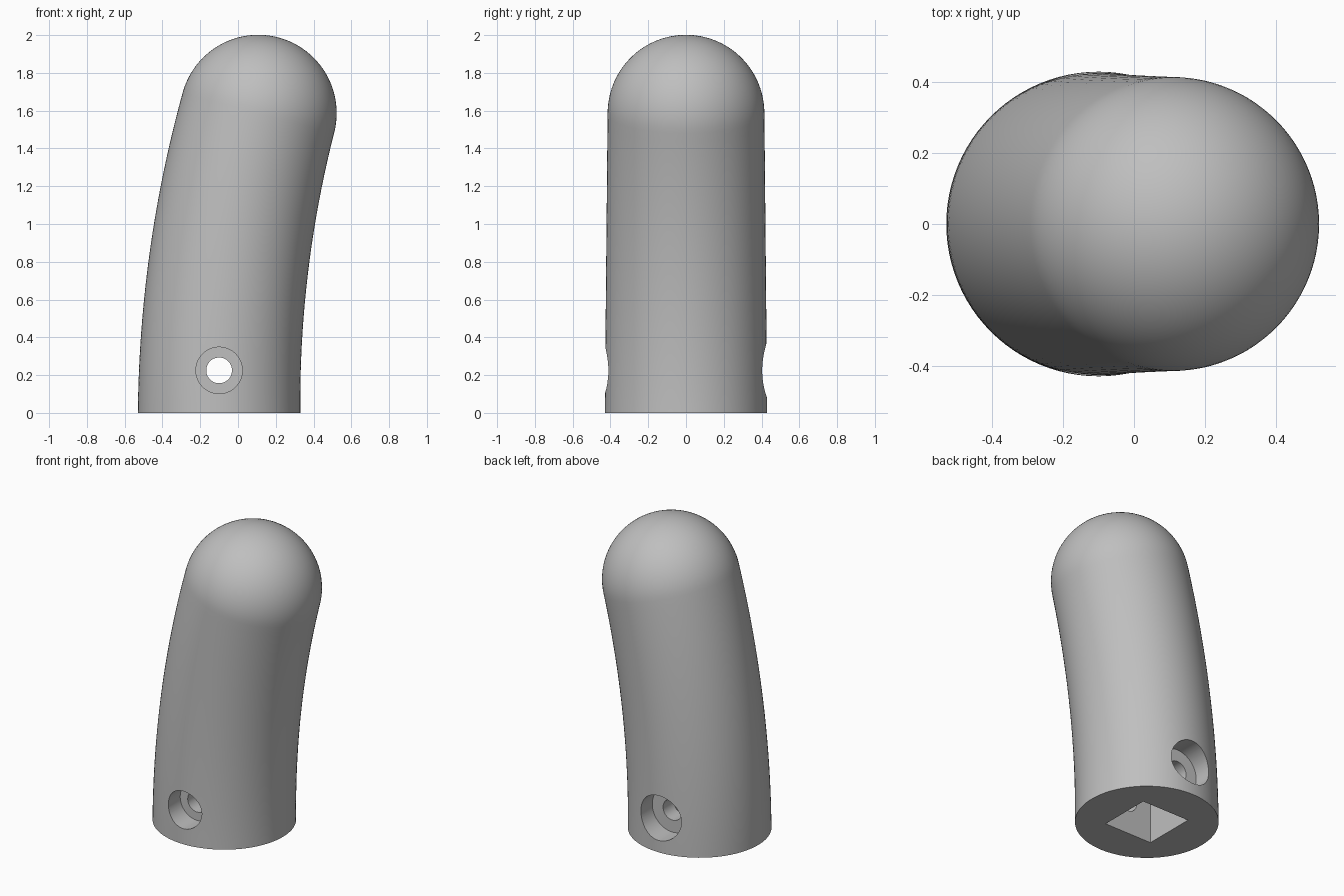
import bpy
import bmesh
from math import sin, cos, pi, radians
from mathutils import Matrix, Vector

if "Cube" in bpy.data.objects:
    bpy.data.objects.remove(bpy.data.objects["Cube"], do_unlink=True)

grey = bpy.data.materials.new("light grey")
grey.use_nodes = True
COLOUR = (0.52, 0.52, 0.52, 1)
grey.diffuse_color = COLOUR
grey.node_tree.nodes["Principled BSDF"].inputs["Base Color"].default_value = COLOUR

AXIS_X, BOLT_Z = -0.10, 0.225
BASE_R, TIP_R = 0.43, 0.415
BEND_R, BEND = 6.17, radians(14.9)
SIDES, STEPS, DOME_STEPS = 96, 32, 24


def new_object(name, bm):
    bmesh.ops.recalc_face_normals(bm, faces=bm.faces)
    mesh = bpy.data.meshes.new(name)
    bm.to_mesh(mesh)
    bm.free()
    mesh.materials.append(grey)
    obj = bpy.data.objects.new(name, mesh)
    bpy.context.collection.objects.link(obj)
    return obj


def ring(bm, angle, radius, lift):
    """Circle across the bent axis, raised by lift along its tangent."""
    centre = Vector((AXIS_X + BEND_R * (1 - cos(angle)), 0, BEND_R * sin(angle)))
    turn = Matrix.Rotation(angle, 3, 'Y')
    steps = [2 * pi * i / SIDES for i in range(SIDES)]
    return [bm.verts.new(centre + turn @ Vector((radius * cos(a), radius * sin(a), lift)))
            for a in steps]


# Bent, slightly tapering shaft with a hemispherical end
bm = bmesh.new()
rings = []
for i in range(STEPS + 1):
    t = i / STEPS
    rings.append(ring(bm, BEND * t, BASE_R + (TIP_R - BASE_R) * t, 0))
for i in range(1, DOME_STEPS):
    a = pi / 2 * i / DOME_STEPS
    rings.append(ring(bm, BEND, TIP_R * cos(a), TIP_R * sin(a)))
for low, high in zip(rings, rings[1:]):
    for i in range(SIDES):
        j = (i + 1) % SIDES
        bm.faces.new((low[i], low[j], high[j], high[i]))
bm.faces.new(rings[0])
pole = sum((v.co for v in rings[-1]), Vector()) / SIDES
pole += Matrix.Rotation(BEND, 3, 'Y') @ Vector((0, 0, TIP_R * (1 - cos(pi / 2 / DOME_STEPS))))
tip = bm.verts.new(pole)
for i in range(SIDES):
    bm.faces.new((rings[-1][i], rings[-1][(i + 1) % SIDES], tip))
shaft = new_object("bent_shaft", bm)


def bore(name, radius, y0, y1):
    """Cylindrical cutter along y."""
    bm = bmesh.new()
    place = Matrix.Translation((AXIS_X, (y0 + y1) / 2, BOLT_Z)) @ Matrix.Rotation(pi / 2, 4, 'X')
    bmesh.ops.create_cone(bm, cap_ends=True, segments=64, radius1=radius,
                          radius2=radius, depth=y1 - y0, matrix=place)
    return new_object(name, bm)


# Square socket in the base
bm = bmesh.new()
bmesh.ops.create_cube(bm, size=1, matrix=Matrix.Translation((AXIS_X, 0, 0.2))
                      @ Matrix.Diagonal((0.35, 0.35, 0.6, 1)))
cutters = [new_object("socket_cutter", bm)]

# Cross bolt hole with a counterbore on each side
cutters += [bore("bolt_hole_cutter", 0.068, -0.6, 0.6),
            bore("front_counterbore_cutter", 0.123, -0.6, -0.285),
            bore("back_counterbore_cutter", 0.147, 0.285, 0.6)]

bpy.ops.object.select_all(action='DESELECT')
bpy.context.view_layer.objects.active = shaft
shaft.select_set(True)
for cutter in cutters:
    cutter.hide_render = True
    mod = shaft.modifiers.new(cutter.name, 'BOOLEAN')
    mod.operation, mod.solver, mod.object = 'DIFFERENCE', 'EXACT', cutter
    bpy.ops.object.modifier_apply(modifier=mod.name)
    bpy.data.objects.remove(cutter, do_unlink=True)

bpy.ops.object.shade_smooth_by_angle(angle=radians(30))
